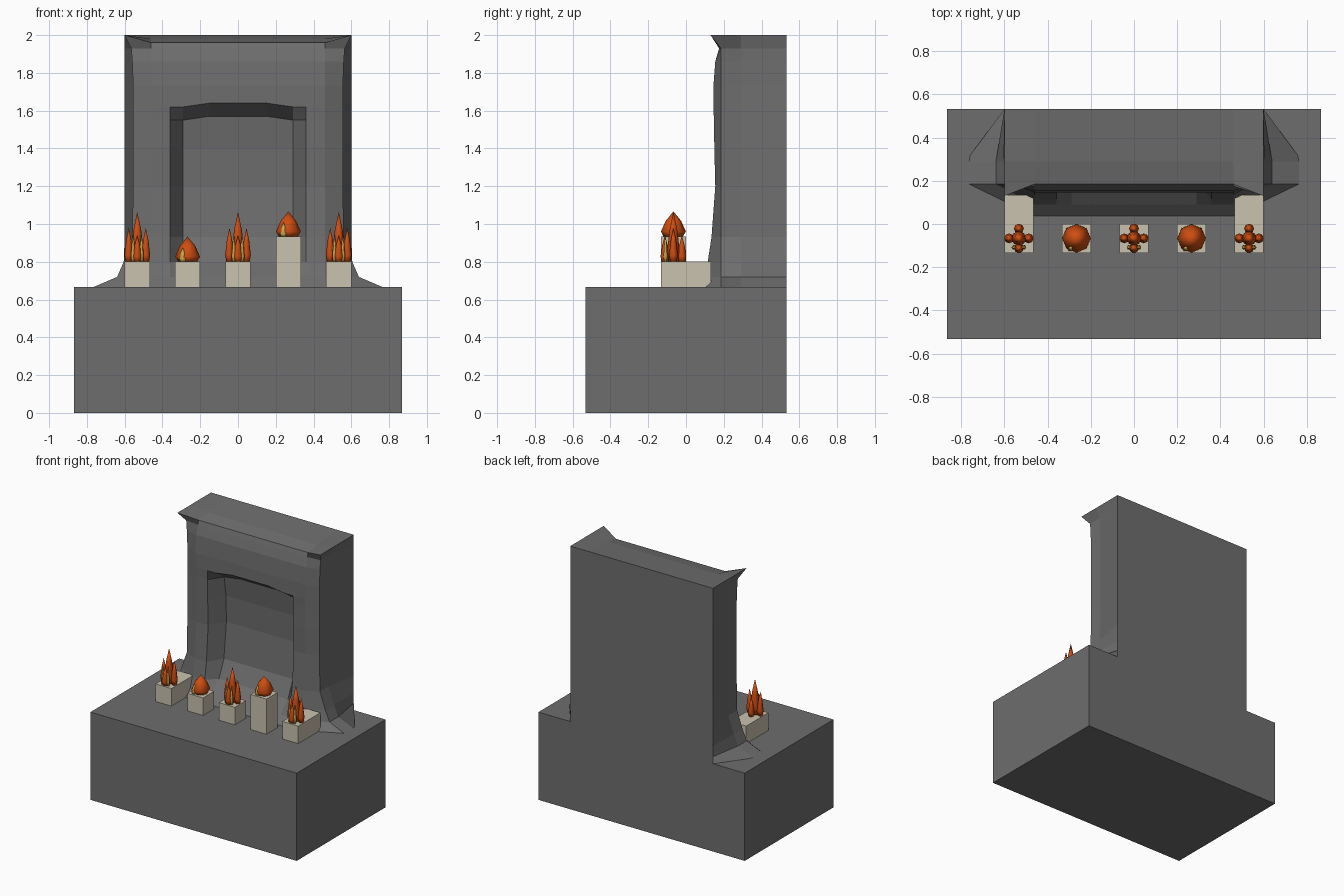
import bpy, bmesh, math

cube = bpy.data.objects.get("Cube")
if cube:
    bpy.data.objects.remove(cube)


def material(name, rgb):
    m = bpy.data.materials.new(name)
    m.use_nodes = True
    col = (*rgb, 1)
    m.diffuse_color = col
    m.node_tree.nodes["Principled BSDF"].inputs["Base Color"].default_value = col
    return m


STONE = material("dark_stone", (0.155, 0.155, 0.158))
WAX = material("cream_wax", (0.59, 0.54, 0.43))
FLAME = material("orange_flame", (0.62, 0.075, 0.006))
CORE = material("yellow_flame", (0.6, 0.38, 0.07))


def finish(name, bm, mat, smooth=False):
    bmesh.ops.recalc_face_normals(bm, faces=bm.faces)
    for f in bm.faces:
        f.smooth = smooth
    me = bpy.data.meshes.new(name)
    bm.to_mesh(me)
    bm.free()
    me.materials.append(mat)
    ob = bpy.data.objects.new(name, me)
    bpy.context.collection.objects.link(ob)
    return ob


def box(name, lo, hi, mat):
    bm = bmesh.new()
    bmesh.ops.create_cube(bm, size=1)
    for v in bm.verts:
        v.co = [(a + b) / 2 + c * (b - a) for a, b, c in zip(lo, hi, v.co)]
    return finish(name, bm, mat)


def spike(name, x, y, z, r, h, mat, sides=8):
    """Pointed, slightly bulging flame tongue."""
    bm = bmesh.new()
    rings = []
    for k, t in ((0.75, 0), (1, 0.2), (0.62, 0.62)):
        rings.append([bm.verts.new((x + r * k * math.cos(i * math.tau / sides),
                                    y + r * k * math.sin(i * math.tau / sides),
                                    z + h * t)) for i in range(sides)])
    tip = bm.verts.new((x, y, z + h))
    for i in range(sides):
        j = (i + 1) % sides
        for a, b in zip(rings, rings[1:]):
            bm.faces.new((a[i], a[j], b[j], b[i]))
        bm.faces.new((rings[-1][i], rings[-1][j], tip))
    bm.faces.new(rings[0][::-1])
    return finish(name, bm, mat, True)


# Plinth
TOP = 0.667
box("plinth", (-0.867, -0.533, 0), (0.867, 0.533, TOP), STONE)

# Upright slab rows: height, half width, front y, niche depth
ROWS = [(0.66, 0.78, 0.03, 0), (0.72, 0.64, 0.09, 0), (0.8, 0.605, 0.115, 0.07),
        (0.93, 0.56, 0.135, 0.11), (1.2, 0.555, 0.155, 0.12), (1.4, 0.555, 0.15, 0.12),
        (1.55, 0.555, 0.148, 0.1), (1.62, 0.555, 0.145, 0), (1.73, 0.555, 0.145, 0),
        (1.86, 0.56, 0.155, 0), (1.93, 0.565, 0.175, 0), (2.0, 0.6, 0.185, 0)]
half = [0.15, 0.29, 0.36, 0.46, 0.6]
COLS = [-c for c in reversed(half)] + [0] + half
BACK = 0.533

bm = bmesh.new()
fronts, mids, rears = [], [], []
for n, (z, w, y, depth) in enumerate(ROWS):
    last = n == len(ROWS) - 1
    f, m, b = [], [], []
    for c in COLS:
        a = abs(c)
        edge = a == half[-1]
        x = math.copysign(w, c) if edge else c
        fy = y + (depth if a < 0.3 else 0)
        fz = z
        if edge:
            # pointed ears on the top corners, rounded edge lower down
            fy = 0.13 if last else 0.185
        elif last:
            fz = z - 0.04
        if a < 0.2 and 1.5 < z < 1.7:
            fz += 0.02
        f.append(bm.verts.new((x, fy, fz)))
        if edge or last:
            m.append(bm.verts.new((x, 0.29, z if edge else z - 0.02)))
        b.append(bm.verts.new((c, BACK, z)))
    fronts.append(f)
    mids.append(m)
    rears.append(b)

for skin in (fronts, rears):
    for lo, hi in zip(skin, skin[1:]):
        for i in range(len(COLS) - 1):
            bm.faces.new((lo[i], lo[i + 1], hi[i + 1], hi[i]))
for n in range(len(ROWS) - 1):
    for e in (0, -1):
        for near, far in ((fronts, mids), (mids, rears)):
            bm.faces.new((near[n][e], far[n][e], far[n + 1][e], near[n + 1][e]))
for near, far in ((fronts[-1], mids[-1]), (mids[-1], rears[-1])):
    for i in range(len(COLS) - 1):
        bm.faces.new((near[i], near[i + 1], far[i + 1], far[i]))
finish("upright_slab", bm, STONE)

# Candles: spacing is two cells, each one cell wide
CELL = 0.1333
for k in range(-2, 3):
    x = 2 * k * CELL
    y = -CELL / 2
    tall = 2 if k == 1 else 1
    top = TOP + CELL * tall
    rear = CELL if abs(k) == 2 else 0
    tag = "candle_%d" % (k + 3)
    box(tag, (x - CELL / 2, -CELL, TOP - 0.005), (x + CELL / 2, rear, top), WAX)
    if k % 2:
        # single rounded flame
        spike(tag + "_flame", x, y, top, 0.066, CELL, FLAME)
        spike(tag + "_glow", x - 0.025, y - 0.042, top, 0.02, 0.075, CORE, 6)
    else:
        # cluster of tongues
        spike(tag + "_flame", x, y, top, 0.034, 0.265, FLAME)
        for i, (dx, dy) in enumerate(((-1, 0), (1, 0), (0, -1), (0, 1))):
            spike(tag + "_tongue_%d" % i, x + dx * 0.045, y + dy * 0.045, top,
                  0.023, 0.18 if dx else 0.14, FLAME)
        for s in (-1, 1):
            spike(tag + "_glow_%s" % ("right" if s < 0 else "left"),
                  x + s * 0.022, y - 0.042, top, 0.012, 0.15, CORE, 6)
